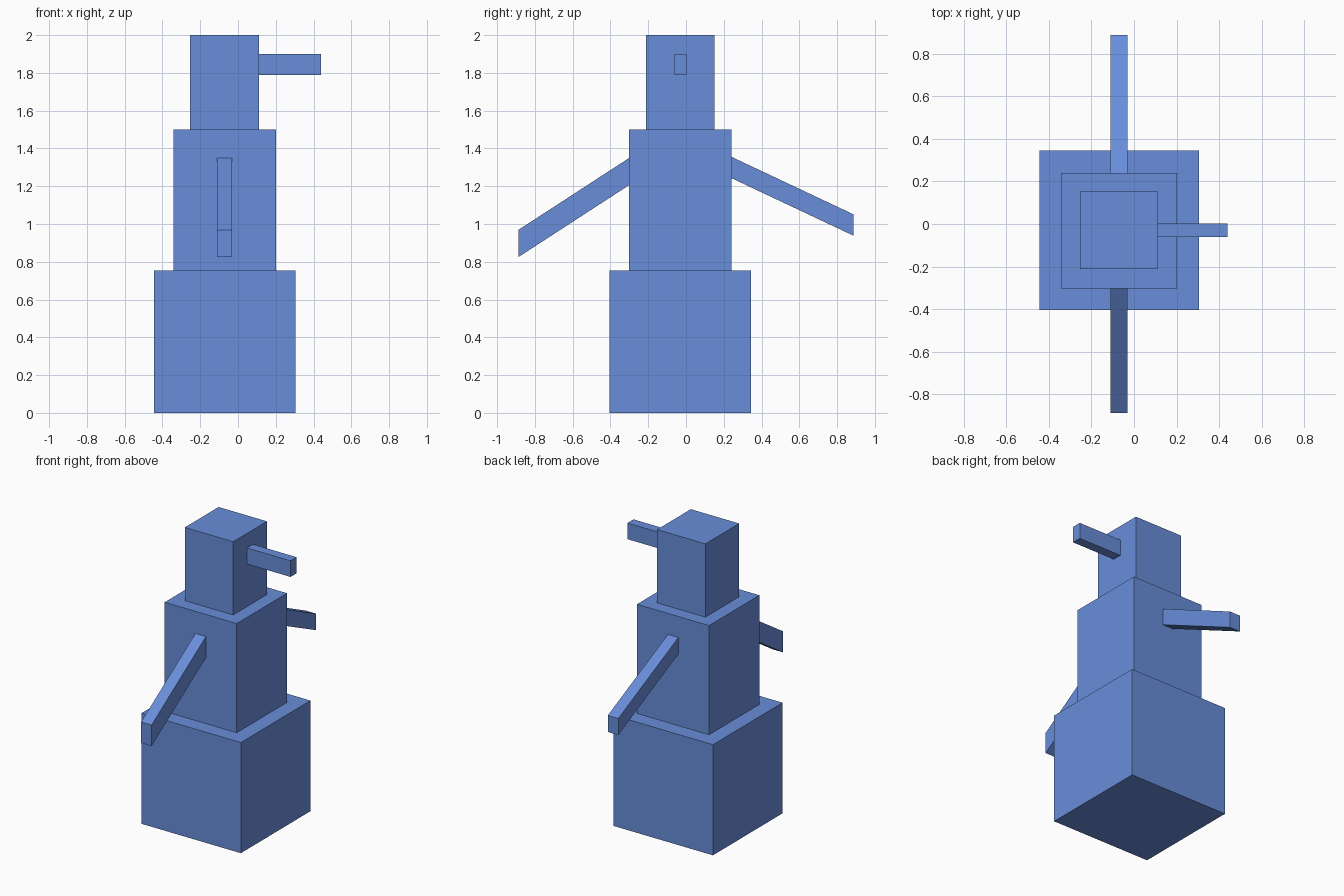
import bpy
import bmesh

if "Cube" in bpy.data.objects:
    bpy.data.objects.remove(bpy.data.objects["Cube"])

blue = bpy.data.materials.new("blue")
blue.diffuse_color = (0.14, 0.27, 0.7, 1)
blue.use_nodes = True
blue.node_tree.nodes["Principled BSDF"].inputs["Base Color"].default_value = blue.diffuse_color


def box(name, x, y, z, drop=0.0):
    """Box between (min, max) ranges; drop lowers the end furthest from y = 0."""
    bm = bmesh.new()
    bmesh.ops.create_cube(bm, size=1)
    outer = max(y, key=abs)
    for v in bm.verts:
        v.co = [r[0] if c < 0 else r[1] for c, r in zip(v.co, (x, y, z))]
        if abs(v.co.y - outer) < 1e-4:
            v.co.z -= drop
    mesh = bpy.data.meshes.new(name)
    bm.to_mesh(mesh)
    bm.free()
    mesh.materials.append(blue)
    obj = bpy.data.objects.new(name, mesh)
    bpy.context.collection.objects.link(obj)
    return obj


# Stacked body blocks
box("base", (-0.445, 0.305), (-0.405, 0.345), (0, 0.755))
box("torso", (-0.342, 0.202), (-0.302, 0.24), (0.755, 1.5))
box("head", (-0.253, 0.112), (-0.212, 0.152), (1.5, 2.0))

# Nose pointing to +x
box("nose", (0.112, 0.44), (-0.062, 0.003), (1.79, 1.9))

# Sheared arms sloping down from the torso sides
box("front_arm", (-0.11, -0.031), (-0.887, -0.302), (1.205, 1.349), drop=0.38)
box("back_arm", (-0.11, -0.031), (0.24, 0.887), (1.243, 1.356), drop=0.305)
